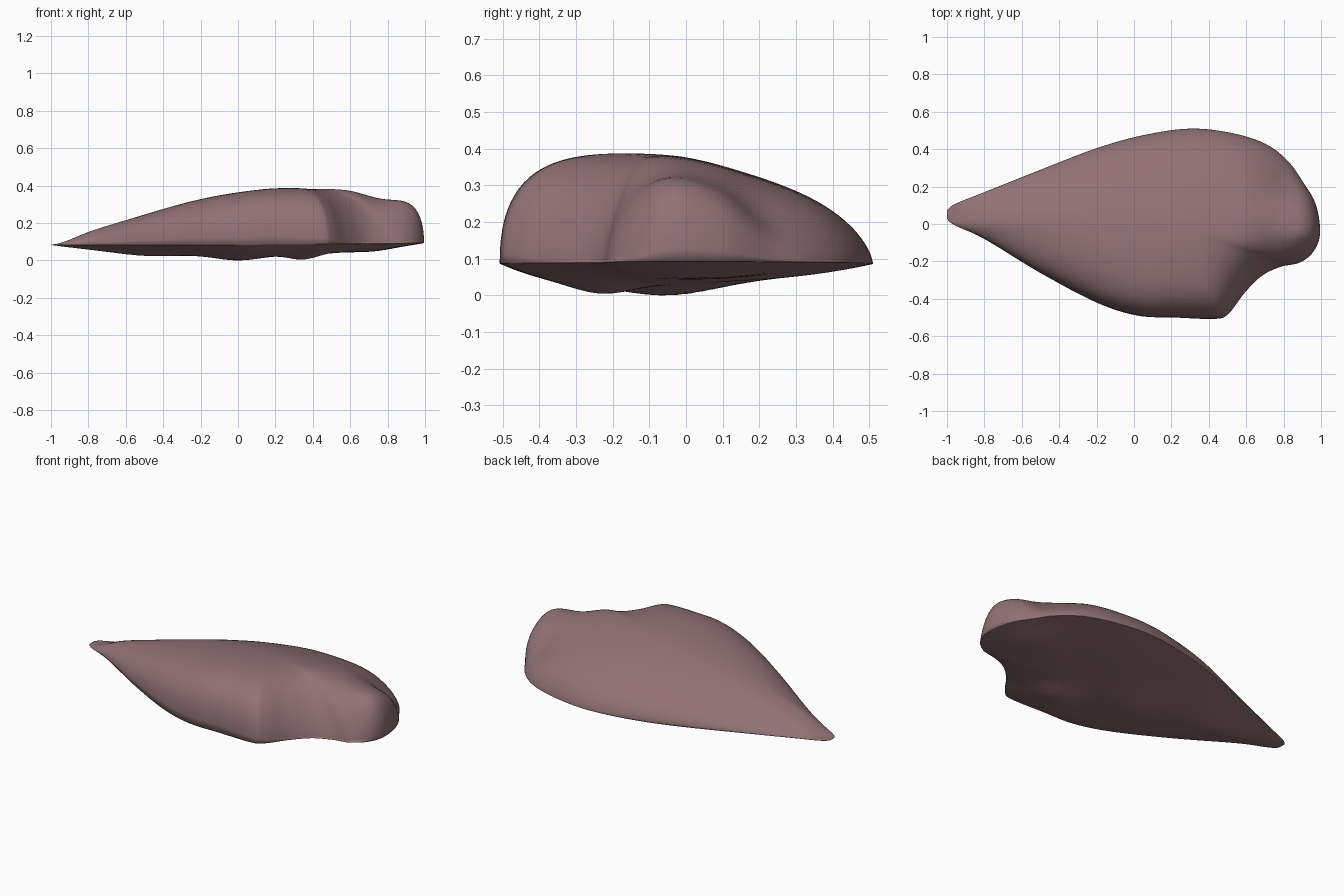
import bpy, bmesh, math

if "Cube" in bpy.data.objects:
    bpy.data.objects.remove(bpy.data.objects["Cube"])

# Outline seen from above: x, y, plus edge roundness (a, b) of the upper side there
OUTLINE = [
    (-1.00, 0.05, 10, .45), (-0.97, 0.10, 9, .45), (-0.80, 0.17, 6, .5), (-0.50, 0.29, 5, .5),
    (-0.20, 0.405, 5, .5), (0.05, 0.475, 5, .55), (0.30, 0.51, 5.5, .6), (0.52, 0.487, 6, .6),
    (0.70, 0.43, 6, .58), (0.82, 0.34, 6, .55), (0.90, 0.23, 7, .5), (0.97, 0.11, 10, .45),
    (0.995, -0.04, 11, .45), (0.965, -0.14, 7, .6), (0.89, -0.205, 5, .75), (0.78, -0.23, 4.5, .8),
    (0.68, -0.28, 4.5, .75), (0.59, -0.37, 4.5, .65), (0.51, -0.475, 4.5, .5), (0.44, -0.507, 4.4, .42),
    (0.22, -0.50, 4.4, .37), (0.02, -0.49, 4.8, .37), (-0.20, -0.42, 5, .38), (-0.50, -0.262, 6, .42),
    (-0.80, -0.08, 7, .45), (-0.97, 0.00, 9, .45)]
# Crest heights at x = -1, -0.8 ... 1
CREST = [.10, .17, .225, .28, .328, .362, .383, .384, .378, .342, .36]
CX, CY, RIM = 0.2, 0.0, 0.085
SUB, RINGS = 6, 28


def spline(p0, p1, p2, p3, t):
    return 0.5 * (2*p1 + (p2-p0)*t + (2*p0-5*p1+4*p2-p3)*t*t + (3*p1-p0-3*p2+p3)*t**3)


def crest(x):
    u = min(max((x + 1) / 0.2, 0), 9.999)
    i = int(u)
    return spline(*[CREST[min(max(i+k, 0), 10)] for k in (-1, 0, 1, 2)], u - i)


def blob(x, y, px, py, r):
    return math.exp(-((x-px)**2 + (y-py)**2) / (r*r))


def upper(x, y, s, a, b):
    h = crest(x) + .01 - .165 * (y + math.sqrt(y*y + .01))
    h -= .035 * blob(x, y, .84, .24, .11)      # hollow behind the knob
    h -= .02 * blob(x, y, .74, -.14, .12)      # hollow in the notch
    return RIM + max(h - RIM, .01) * max(1 - s**a, 0)**b


def lower(x, y, s):
    d = .049 - .035 * y - .025 * max(x - .3, 0)
    d += .032 * blob(x, y, 0, -.05, .18) + .03 * blob(x, y, .36, -.23, .12)
    d += .018 * blob(x, y, .75, .1, .16) + .02 * blob(x, y, -.5, 0, .25)
    return RIM + .01 * max(x, 0) * s - d * (1 - s**3.5)


# Dense smooth outline
n = len(OUTLINE)
edge = []
for i in range(n):
    ctrl = [OUTLINE[(i+k) % n] for k in (-1, 0, 1, 2)]
    for j in range(SUB):
        edge.append([spline(*c, j / SUB) for c in zip(*ctrl)])

# Concentric rings: upper side from centre to rim, then underside back to centre
bm = bmesh.new()
steps = [math.sin(k / RINGS * math.pi / 2) for k in range(1, RINGS + 1)]
path = [(s, True) for s in steps[:-1]] + [(s, False) for s in reversed(steps)]
rings = []
for s, top in path:
    ring = []
    for ex, ey, a, b in edge:
        x, y = CX + (ex-CX)*s, CY + (ey-CY)*s
        ring.append(bm.verts.new((x, y, upper(x, y, s, a, b) if top else lower(x, y, s))))
    rings.append(ring)
m = len(edge)
for r0, r1 in zip(rings, rings[1:]):
    for i in range(m):
        bm.faces.new((r0[i], r0[(i+1) % m], r1[(i+1) % m], r1[i]))
for ring, z in ((rings[0], upper(CX, CY, 0, 6, .5)), (rings[-1], lower(CX, CY, 0))):
    c = bm.verts.new((CX, CY, z))
    for i in range(m):
        bm.faces.new((c, ring[i], ring[(i+1) % m]))
bmesh.ops.recalc_face_normals(bm, faces=bm.faces)

# Stand on the ground
low = min(v.co.z for v in bm.verts)
bmesh.ops.translate(bm, verts=bm.verts, vec=(0, 0, -low))
for f in bm.faces:
    f.smooth = True

mesh = bpy.data.meshes.new("boulder")
bm.to_mesh(mesh)
bm.free()
mat = bpy.data.materials.new("dusty mauve stone")
mat.diffuse_color = (.28, .167, .18, 1)
mat.use_nodes = True
mat.node_tree.nodes["Principled BSDF"].inputs["Base Color"].default_value = mat.diffuse_color
mesh.materials.append(mat)
bpy.context.collection.objects.link(bpy.data.objects.new("boulder", mesh))
